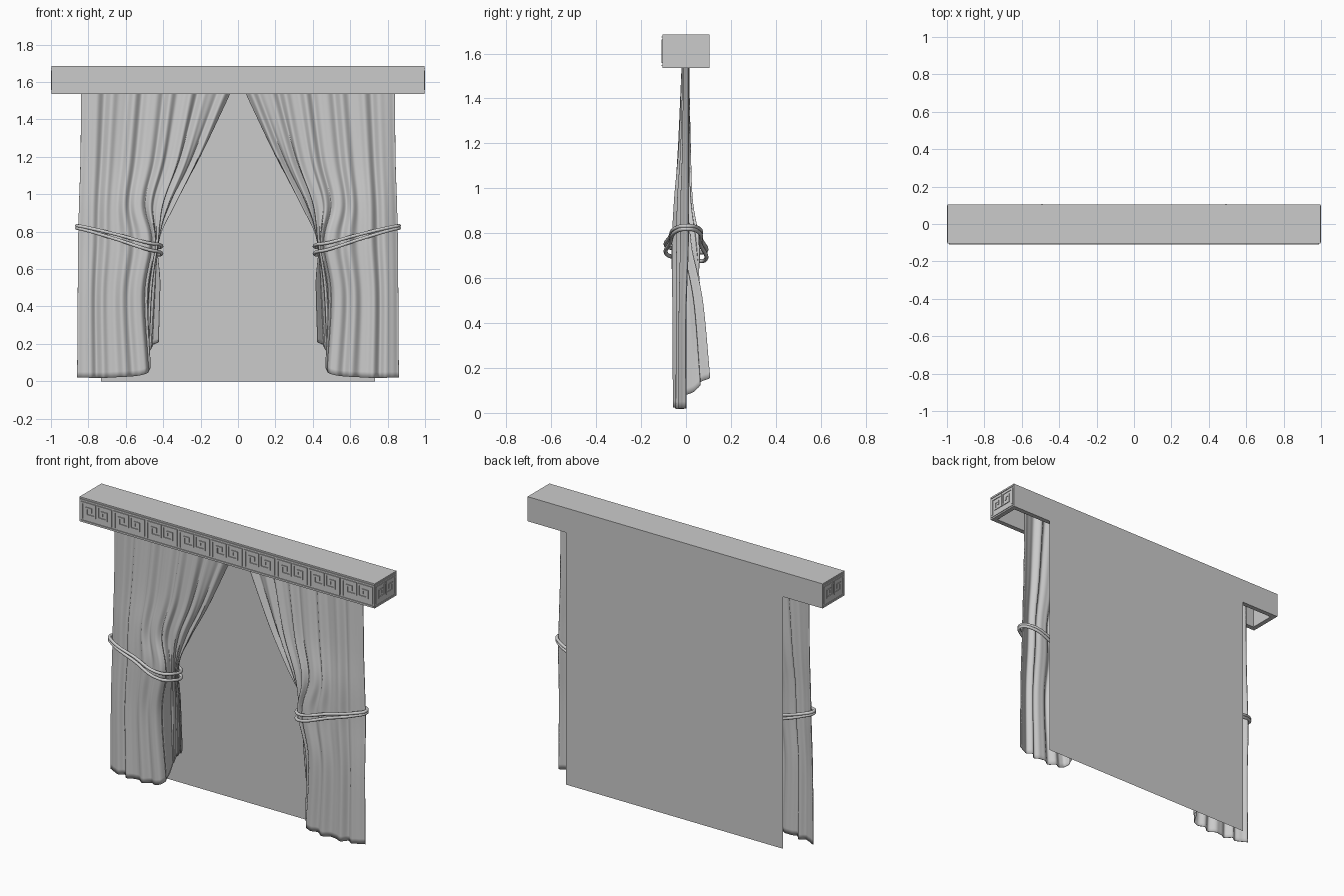
import bpy, bmesh, math
from mathutils import Vector, Matrix

if "Cube" in bpy.data.objects:
    bpy.data.objects.remove(bpy.data.objects["Cube"])


def new_object(name, bm):
    bmesh.ops.recalc_face_normals(bm, faces=bm.faces)
    me = bpy.data.meshes.new(name)
    bm.to_mesh(me)
    bm.free()
    ob = bpy.data.objects.new(name, me)
    bpy.context.collection.objects.link(ob)
    return ob


def add_box(bm, lo, hi):
    lo, hi = Vector(lo), Vector(hi)
    m = Matrix.Translation((lo + hi) / 2) @ Matrix.Diagonal((*(hi - lo), 1))
    return bmesh.ops.create_cube(bm, size=1, matrix=m)


def mirror_x(ob):
    ob.modifiers.new("mirror", 'MIRROR').use_clip = False


def spline(pts, t):
    """Smooth curve through the points, t from 0 to len-1."""
    n = len(pts) - 1
    i = min(int(t), n - 1)
    f = t - i
    b, c = pts[i], pts[i + 1]
    a = pts[i - 1] if i > 0 else b * 2 - c
    d = pts[i + 2] if i + 2 <= n else c * 2 - b
    return 0.5 * (2 * b + (c - a) * f + (2 * a - 5 * b + 4 * c - d) * f ** 2
                  + (3 * b - a - 3 * c + d) * f ** 3)


# Pelmet: box hollowed from below
bm = bmesh.new()
add_box(bm, (-0.996, -0.105, 1.535), (0.996, 0.105, 1.685))
bottom = min(bm.faces, key=lambda f: f.calc_center_median().z)
bmesh.ops.inset_region(bm, faces=[bottom], thickness=0.04)
ext = bmesh.ops.extrude_face_region(bm, geom=[bottom])
bmesh.ops.translate(bm, vec=(0, 0, 0.12),
                    verts=[v for v in ext["geom"] if isinstance(v, bmesh.types.BMVert)])
if bottom.is_valid:
    bmesh.ops.delete(bm, geom=[bottom], context='FACES')
new_object("pelmet", bm)

# Raised key pattern on the pelmet front and ends
KEY = [(0, 0), (0, 1), (0.82, 1), (0.82, 0.25), (0.28, 0.25), (0.28, 0.7), (0.56, 0.7), (0.56, 0.5)]
W = 0.005


def key_band(bm, half, cells, place):
    def strip(p, q):
        place(bm, min(p[0], q[0]) - W, max(p[0], q[0]) + W,
              min(p[1], q[1]) - W, max(p[1], q[1]) + W)
    step = 2 * half / cells
    for c in range(cells):
        pts = []
        for s, z in KEY:
            s = 0.1 + s
            if c % 2:
                s = 1 - s
            pts.append((-half + (c + s) * step, 1.563 + 0.094 * z))
        for p, q in zip(pts, pts[1:]):
            strip(p, q)
    for z0, z1 in ((1.544, 1.549), (1.671, 1.676)):
        place(bm, -half, half, z0, z1)


bm = bmesh.new()
key_band(bm, 0.99, 18, lambda b, s0, s1, z0, z1: add_box(b, (s0, -0.11, z0), (s1, -0.104, z1)))
new_object("front_key_pattern", bm)
bm = bmesh.new()
key_band(bm, 0.1, 2, lambda b, s0, s1, z0, z1: add_box(b, (0.995, s0, z0), (1.0, s1, z1)))
mirror_x(new_object("end_key_pattern", bm))

# Flat window panel behind
bm = bmesh.new()
bm.faces.new([bm.verts.new(p) for p in
              ((0.733, 0.11, 0), (-0.733, 0.11, 0), (-0.733, 0.11, 1.64), (0.733, 0.11, 1.64))])
new_object("window_panel", bm)

# Curtain: cross-sections from outer edge, round the front, to the leading edge
LEVELS = [
    (0.02, [(0.86, -0.01), (0.68, -0.035), (0.485, -0.035), (0.485, 0.088), (0.425, 0.07)]),
    (0.45, [(0.857, -0.01), (0.69, -0.035), (0.51, -0.045), (0.465, 0.055), (0.42, 0.045)]),
    (0.74, [(0.855, 0.0), (0.67, -0.035), (0.47, -0.055), (0.435, 0.005), (0.435, 0.05)]),
    (0.95, [(0.85, 0.0), (0.67, -0.03), (0.51, -0.04), (0.40, -0.01), (0.335, 0.02)]),
    (1.20, [(0.842, 0.0), (0.65, -0.012), (0.46, -0.02), (0.31, -0.01), (0.20, 0.01)]),
    (1.62, [(0.838, 0.0), (0.62, 0.0), (0.41, 0.0), (0.21, 0.0), (0.005, 0.0)]),
]
HEM = [Vector((h, 0)) for h in (0, 0, 0.025, 0.13, 0.2)]
NU, NV = 160, 70
columns = [[Vector((*row[k], z)) for z, row in LEVELS] for k in range(5)]
bm = bmesh.new()
grid = []
for j in range(NV + 1):
    section = [spline(col, 5 * j / NV) for col in columns]
    row = []
    for i in range(NU + 1):
        u = i / NU
        p = spline(section, 4 * u)
        z = p.z
        fold = math.sin(2 * math.pi * 8 * u + 0.6) + 0.45 * math.sin(2 * math.pi * 13 * u + 2)
        p.y += 0.0105 * fold
        if u > 0.5:
            p.x += 0.007 * fold * min(1, (u - 0.5) * 5) * max(0, min(1, (1.5 - z) * 2))
        p.z += spline(HEM, 4 * u).x * max(0, 1 - (z - 0.02) / 0.7)
        row.append(bm.verts.new(p))
    grid.append(row)
for j in range(NV):
    for i in range(NU):
        bm.faces.new((grid[j][i], grid[j][i + 1], grid[j + 1][i + 1], grid[j + 1][i]))
curtain = new_object("curtains", bm)
sol = curtain.modifiers.new("cloth_thickness", 'SOLIDIFY')
sol.thickness, sol.offset = 0.004, 0
mirror_x(curtain)
bpy.context.view_layer.objects.active = curtain
curtain.select_set(True)
bpy.ops.object.shade_smooth_by_angle(angle=math.radians(50))

# Rope tiebacks: two loops per side, spreading apart at the inner end
LOOP = [(0.862, 0.0, 0.832), (0.82, -0.04, 0.825), (0.65, -0.07, 0.785), (0.48, -0.083, 0.74),
        (0.417, -0.03, 0.73), (0.425, 0.06, 0.715), (0.48, 0.088, 0.72), (0.65, 0.065, 0.775),
        (0.82, 0.05, 0.825)]
for side, sx in (("left", -1), ("right", 1)):
    cu = bpy.data.curves.new(side + "_tieback", 'CURVE')
    cu.dimensions = '3D'
    cu.bevel_depth, cu.bevel_resolution, cu.resolution_u = 0.009, 3, 10
    for k in range(2):
        sp = cu.splines.new('BEZIER')
        sp.bezier_points.add(len(LOOP) - 1)
        for bp, (x, y, z) in zip(sp.bezier_points, LOOP):
            inner = (0.862 - x) / 0.45
            bp.co = (sx * x, y, z - k * (0.013 + 0.027 * inner))
            bp.handle_left_type = bp.handle_right_type = 'AUTO'
        sp.use_cyclic_u = True
        sp.use_smooth = True
    bpy.context.collection.objects.link(bpy.data.objects.new(side + "_tieback", cu))
